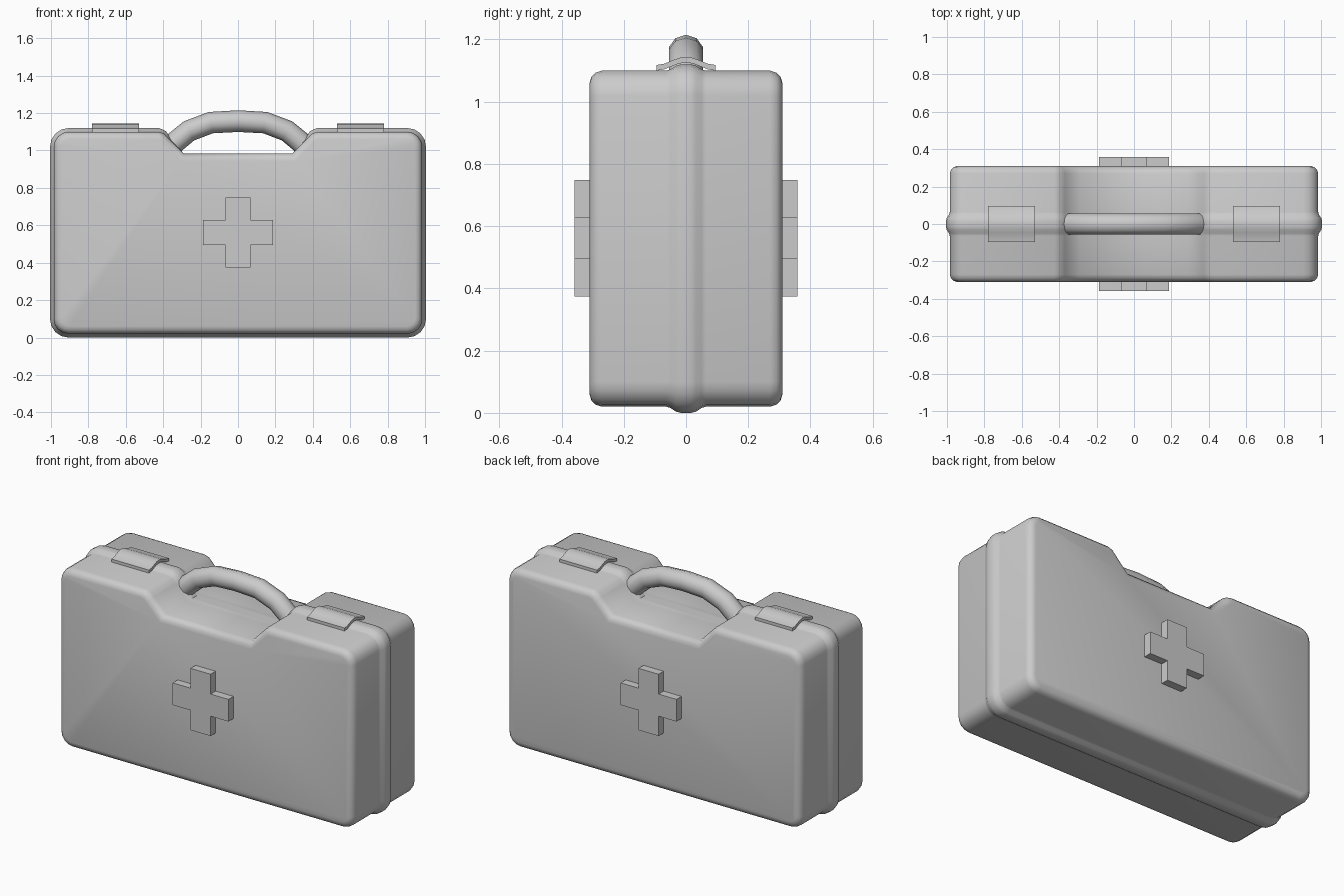
import bpy, bmesh, math
from mathutils import Vector

if "Cube" in bpy.data.objects:
    bpy.data.objects.remove(bpy.data.objects["Cube"])


def finish(name, bm, angle=None):
    bmesh.ops.recalc_face_normals(bm, faces=bm.faces)
    me = bpy.data.meshes.new(name)
    bm.to_mesh(me)
    bm.free()
    ob = bpy.data.objects.new(name, me)
    bpy.context.collection.objects.link(ob)
    if angle:
        me.shade_smooth()
        me.set_sharp_from_angle(angle=math.radians(angle))
    return ob


def loft(name, rings, angle=None):
    bm = bmesh.new()
    loops = [[bm.verts.new(p) for p in r] for r in rings]
    n = len(loops[0])
    for a, b in zip(loops, loops[1:]):
        for i in range(n):
            j = (i + 1) % n
            bm.faces.new((a[i], a[j], b[j], b[i]))
    bm.faces.new(loops[0])
    bm.faces.new(loops[-1])
    return finish(name, bm, angle)


def mirrored(pts):
    return pts + [(-x, *rest) for x, *rest in reversed(pts) if x != 0]


# Case outline, right half from bottom to notch: x, z, ridge strength
def corner(cx, cz, r, start):
    return [(cx + r * math.cos(math.radians(start + a)),
             cz + r * math.sin(math.radians(start + a)), 1) for a in (0, 22.5, 45, 67.5, 90)]


half = corner(0.905, 0.10, 0.08, -90) + corner(0.905, 1.02, 0.08, 0)
half += [(0.425, 1.10, 1), (0.395, 1.09, 0.8), (0.37, 1.065, 0.5), (0.29, 0.983, 0)]
outline = mirrored(half)


def case_ring(y, d):
    ring = []
    n = len(outline)
    for i, (x, z, k) in enumerate(outline):
        p = Vector((x, z))
        e1 = (p - Vector(outline[i - 1][:2])).normalized()
        e2 = (Vector(outline[(i + 1) % n][:2]) - p).normalized()
        n1, n2 = Vector((e1.y, -e1.x)), Vector((e2.y, -e2.x))
        m = (n1 + n2) / (1 + n1.dot(n2))
        q = p + m * (d * k if d > 0 else d)
        ring.append((q.x, y, q.y))
    return ring


# Case body with rounded rims and a raised centre seam
section = [(0.31, -0.04), (0.304, -0.02), (0.291, -0.007), (0.27, 0),
           (0.064, 0), (0.05, 0.004), (0.032, 0.016), (0.015, 0.02)]
stations = [(-y, d) for y, d in section] + section[::-1]
loft("case_body", [case_ring(y, d) for y, d in stations], 50)

# Arched carrying handle
path = [(-0.36, 1.015), (-0.335, 1.045), (-0.262, 1.105), (-0.145, 1.149), (0, 1.157),
        (0.145, 1.149), (0.262, 1.105), (0.335, 1.045), (0.36, 1.015)]
rings = []
for i, (x, z) in enumerate(path):
    a, b = path[max(i - 1, 0)], path[min(i + 1, len(path) - 1)]
    t = Vector((b[0] - a[0], b[1] - a[1])).normalized()
    rings.append([(x - t.y * 0.058 * math.cos(u), 0.058 * math.sin(u), z + t.x * 0.058 * math.cos(u))
                  for u in (math.tau * k / 10 for k in range(10))])
loft("handle", rings, 50)

# Latches bent over the seam
top = [(-0.097, 1.121), (-0.07, 1.122), (-0.045, 1.132), (-0.022, 1.141), (0, 1.143),
       (0.022, 1.141), (0.045, 1.132), (0.07, 1.122), (0.097, 1.121)]
top[0], top[-1] = (-0.095, 1.118), (0.095, 1.118)
strip = top + [(y, z - 0.018) for y, z in reversed(top)]
for side, x in (("left", -0.655), ("right", 0.655)):
    loft("latch_" + side, [[(x + s, y, z) for y, z in strip] for s in (-0.126, 0.126)], 40)

# Raised cross on both faces
a, b = 0.067, 0.187
cross = [(a, -b), (a, -a), (b, -a), (b, a), (a, a), (a, b)]
cross = mirrored(cross)
for side, s in (("front", -1), ("back", 1)):
    loft("cross_" + side, [[(x, s * y, 0.561 + z) for x, z in cross] for y in (0.30, 0.358)])
